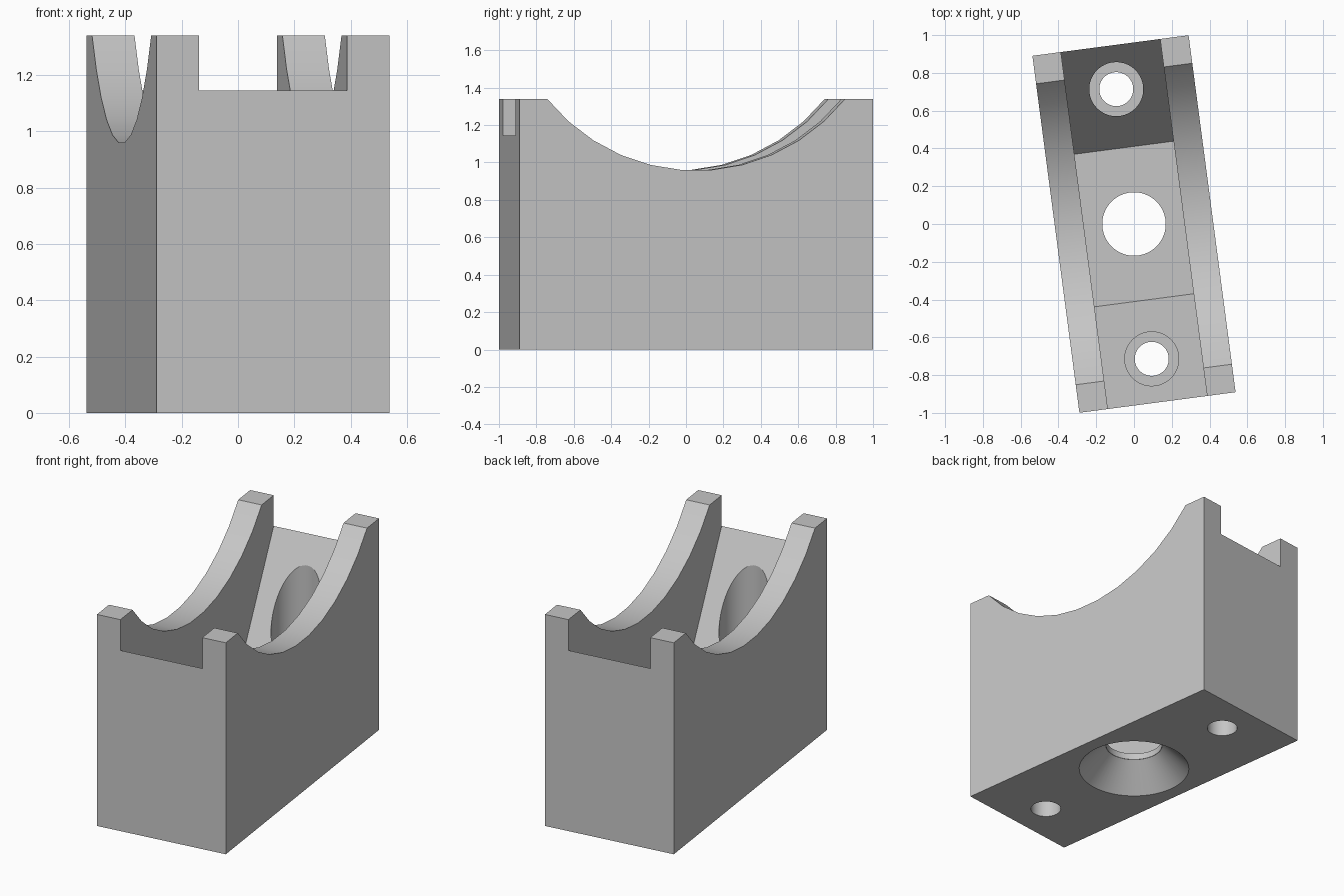
import bpy, bmesh
from math import sin, cos, tan, pi, radians

HALF_W, HALF_L, HEIGHT = 0.417, 0.953, 1.34
SLOT_W, FLOOR = 0.265, 0.2
NOTCH = 1.145
TURN = radians(7.5)

old = bpy.data.objects.get("Cube")
if old:
    bpy.data.objects.remove(old, do_unlink=True)

grey = bpy.data.materials.new("plain grey")
grey.use_nodes = True
colour = (0.56, 0.56, 0.56, 1)
grey.diffuse_color = colour
grey.node_tree.nodes["Principled BSDF"].inputs["Base Color"].default_value = colour


def finish(name, bm):
    bmesh.ops.recalc_face_normals(bm, faces=bm.faces)
    mesh = bpy.data.meshes.new(name)
    bm.to_mesh(mesh)
    bm.free()
    mesh.materials.append(grey)
    ob = bpy.data.objects.new(name, mesh)
    bpy.context.collection.objects.link(ob)
    return ob


def extrude_profile(name, points, half):
    """Side profile of (y, z) points, extruded across x."""
    bm = bmesh.new()
    face = bm.faces.new([bm.verts.new((-half, y, z)) for y, z in points])
    out = bmesh.ops.extrude_face_region(bm, geom=[face])
    moved = [g for g in out["geom"] if isinstance(g, bmesh.types.BMVert)]
    bmesh.ops.translate(bm, verts=moved, vec=(2 * half, 0, 0))
    return finish(name, bm)


def turned(name, y, z0, z1, r0, r1, sides=64):
    """Upright cylinder or cone between two heights."""
    bm = bmesh.new()
    bmesh.ops.create_cone(bm, cap_ends=True, segments=sides, radius1=r0,
                          radius2=r1, depth=z1 - z0)
    bmesh.ops.translate(bm, verts=bm.verts, vec=(0, y, (z0 + z1) / 2))
    return finish(name, bm)


# Block with a round cradle across the top
radius, centre_z, sweep, steps = 1.034, 1.991, radians(51), 11
arc = []
for i in range(steps + 1):
    a = sweep - 2 * sweep * i / steps
    arc.append((radius * sin(a), centre_z - radius * cos(a)))
arc[0] = (arc[0][0], HEIGHT)
arc[-1] = (arc[-1][0], HEIGHT)
block = extrude_profile("cradle_block", [
    (-HALF_L, 0), (HALF_L, 0), (HALF_L, HEIGHT), *arc, (-HALF_L, HEIGHT)], HALF_W)

# Lengthwise slot with steep ramps down to a flat floor
slope = tan(radians(60))
foot = HALF_L - (NOTCH - FLOOR) / slope
top = 1.5
reach = foot + (top - FLOOR) / slope
cutters = [extrude_profile("slot_cutter", [
    (-reach, top), (-foot, FLOOR), (foot, FLOOR), (reach, top)], SLOT_W)]

# Central hole, countersunk from below
cutters.append(turned("centre_hole_cutter", 0, -0.1, 0.4, 0.168, 0.168))
cutters.append(turned("countersink_cutter", 0, -0.05, 0.16, 0.38, 0.17))

# Counterbored screw holes in both ramps
for side in (-1, 1):
    y = side * 0.72
    cutters.append(turned("counterbore_cutter", y, FLOOR, 1.6, 0.143, 0.143))
    cutters.append(turned("screw_hole_cutter", y, -0.1, 0.5, 0.09, 0.09))

bpy.ops.object.select_all(action="DESELECT")
block.select_set(True)
bpy.context.view_layer.objects.active = block
for cutter in cutters:
    cutter.hide_render = True
    mod = block.modifiers.new(cutter.name, "BOOLEAN")
    mod.operation = "DIFFERENCE"
    mod.solver = "EXACT"
    mod.object = cutter
    bpy.ops.object.modifier_apply(modifier=mod.name)
    bpy.data.objects.remove(cutter, do_unlink=True)

block.rotation_euler.z = TURN
bpy.ops.object.shade_smooth_by_angle(angle=radians(25))
